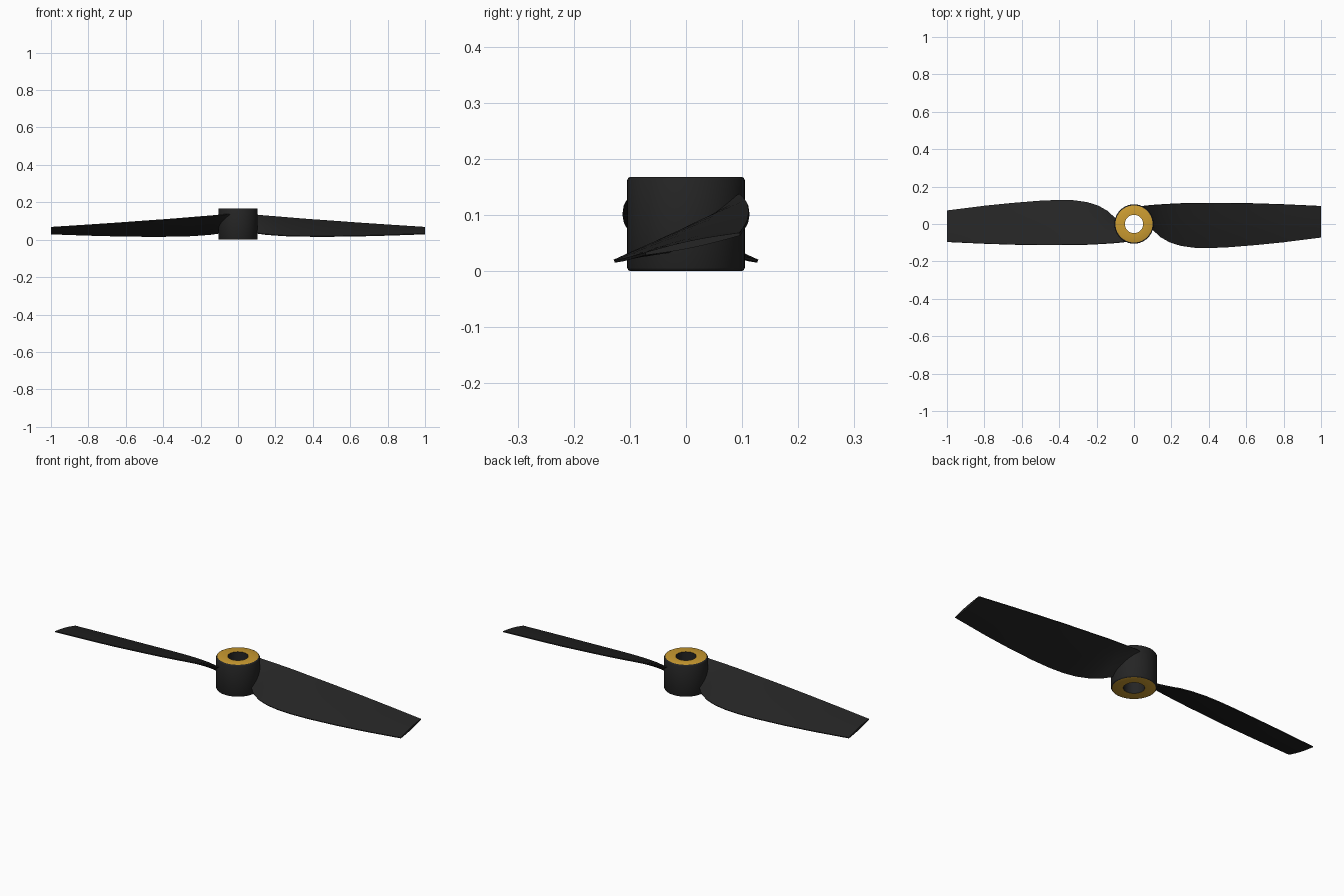
import bpy, bmesh, math

if "Cube" in bpy.data.objects:
    bpy.data.objects.remove(bpy.data.objects["Cube"])


def material(name, color):
    m = bpy.data.materials.new(name)
    m.diffuse_color = color
    m.use_nodes = True
    m.node_tree.nodes["Principled BSDF"].inputs["Base Color"].default_value = m.diffuse_color
    return m


black = material("black_plastic", (0.018, 0.018, 0.018, 1))
gold = material("brass", (0.60, 0.33, 0.03, 1))


def finish(name, bm, mats, angle):
    bmesh.ops.recalc_face_normals(bm, faces=bm.faces[:])
    me = bpy.data.meshes.new(name)
    bm.to_mesh(me)
    bm.free()
    ob = bpy.data.objects.new(name, me)
    bpy.context.collection.objects.link(ob)
    for m in mats:
        me.materials.append(m)
    bpy.ops.object.select_all(action='DESELECT')
    ob.select_set(True)
    bpy.context.view_layer.objects.active = ob
    bpy.ops.object.shade_smooth_by_angle(angle=math.radians(angle))
    return ob


# Hub: closed ring profile (radius, z) revolved, brass end faces
H = 0.168
profile = [(0.049, 0.0), (0.099, 0.0), (0.103, 0.002), (0.105, 0.006),
           (0.105, H - 0.006), (0.103, H - 0.002), (0.099, H), (0.049, H)]
N = 64
bm = bmesh.new()
rings = [[bm.verts.new((r * math.cos(2 * math.pi * i / N),
                        r * math.sin(2 * math.pi * i / N), z))
          for r, z in profile] for i in range(N)]
P = len(profile)
for i in range(N):
    a, b = rings[i], rings[(i + 1) % N]
    for j in range(P):
        k = (j + 1) % P
        f = bm.faces.new((a[j], a[k], b[k], b[j]))
        f.material_index = 1 if j in (0, P - 2) else 0
finish("hub", bm, [black, gold], 40)

# Blade stations: x, low edge y, low edge z, high edge y, high edge z
stations = [(0.035, 0.055, 0.100, 0.093, 0.135),
            (0.06, 0.000, 0.055, 0.097, 0.136),
            (0.10, -0.030, 0.035, 0.101, 0.132),
            (0.14, -0.068, 0.029, 0.104, 0.128),
            (0.19, -0.097, 0.025, 0.107, 0.124),
            (0.25, -0.116, 0.021, 0.110, 0.119),
            (0.32, -0.126, 0.019, 0.111, 0.113),
            (0.40, -0.128, 0.018, 0.112, 0.107),
            (0.50, -0.124, 0.018, 0.112, 0.100),
            (0.65, -0.112, 0.020, 0.110, 0.089),
            (0.80, -0.097, 0.024, 0.105, 0.079),
            (1.00, -0.072, 0.031, 0.096, 0.066)]


# Thin lens section lofted along the stations
def blade(name, sign):
    bm = bmesh.new()
    loops = []
    steps = 8
    for x, y0, z0, y1, z1 in stations:
        chord = math.hypot(y1 - y0, z1 - z0)
        ny, nz = -(z1 - z0) / chord, (y1 - y0) / chord
        pts = []
        for side in (1, -1):
            for s in range(steps + 1):
                t = s / steps if side > 0 else 1 - s / steps
                h = side * (0.0025 + 0.004 * math.sin(math.pi * t))
                pts.append((y0 + (y1 - y0) * t + ny * h,
                            z0 + (z1 - z0) * t + nz * h))
        loops.append([bm.verts.new((sign * x, sign * y, z)) for y, z in pts])
    n = len(loops[0])
    for a, b in zip(loops, loops[1:]):
        for j in range(n):
            k = (j + 1) % n
            bm.faces.new((a[j], a[k], b[k], b[j]))
    bm.faces.new(loops[0])
    bm.faces.new(loops[-1])
    finish(name, bm, [black], 40)


blade("right_blade", 1)
blade("left_blade", -1)
